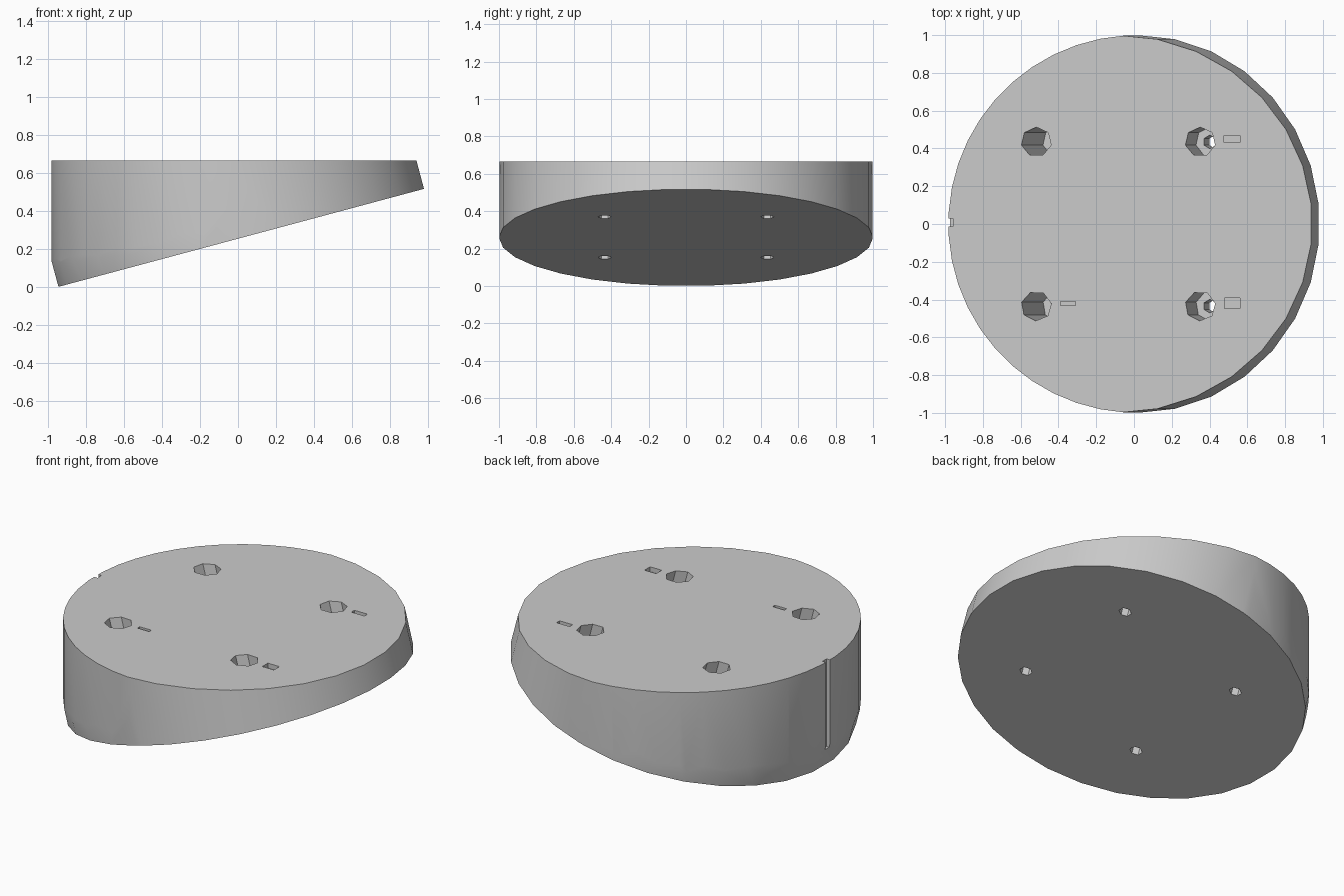
import bpy
import math
from mathutils import Matrix, Vector

cube = bpy.data.objects.get("Cube")
if cube:
    bpy.data.objects.remove(cube, do_unlink=True)

TILT = math.radians(15)
TOP = 0.665
BASE = Vector((0.017, 0, math.sin(TILT)))      # centre of the sloping base
AXIS = Vector((-math.sin(TILT), 0, math.cos(TILT)))

grey = bpy.data.materials.new("plain grey")
grey.use_nodes = True
COLOUR = (0.6, 0.6, 0.6, 1)
grey.diffuse_color = COLOUR
grey.node_tree.nodes["Principled BSDF"].inputs["Base Color"].default_value = COLOUR


def cylinder(name, start, radius, length, sides, tilted, spin=0):
    """Cylinder rising from start, upright or square to the sloping base."""
    axis = AXIS if tilted else Vector((0, 0, 1))
    bpy.ops.mesh.primitive_cylinder_add(vertices=sides, radius=radius, depth=length)
    obj = bpy.context.object
    obj.name = name
    turn = Matrix.Rotation(-TILT if tilted else 0, 4, 'Y') @ Matrix.Rotation(spin, 4, 'Z')
    obj.data.transform(Matrix.Translation(start + axis * length / 2) @ turn)
    obj.data.materials.append(grey)
    return obj


def box(name, centre, size):
    bpy.ops.mesh.primitive_cube_add(size=1)
    obj = bpy.context.object
    obj.name = name
    obj.data.transform(Matrix.Translation(centre) @ Matrix.Diagonal((*size, 1)))
    obj.data.materials.append(grey)
    return obj


def cut(target, tool, operation='DIFFERENCE'):
    mod = target.modifiers.new(tool.name, 'BOOLEAN')
    mod.operation = operation
    mod.solver = 'EXACT'
    mod.object = tool
    bpy.context.view_layer.objects.active = target
    bpy.ops.object.modifier_apply(modifier=mod.name)
    bpy.data.objects.remove(tool, do_unlink=True)


# Wedge body: tilted disc trimmed by an upright cylinder with a level top
body = cylinder("wedge_body", BASE, 1, 1.2, 30, True)
trim = cylinder("upright_trim", Vector((BASE.x, 0, -0.5)), 1, TOP + 0.5, 48, False,
                math.pi / 48)
cut(body, trim, 'INTERSECT')

# Stepped screw holes, square to the sloping base
for x in (-0.38, 0.43):
    for y in (-0.435, 0.435):
        foot = Vector((x, y, BASE.z + (x - BASE.x) * math.tan(TILT)))
        cut(body, cylinder("screw_hole", foot - AXIS * 0.05, 0.036, 0.3, 6, True))
        cut(body, cylinder("head_recess", foot + AXIS * 0.11, 0.078, 0.8, 7, True,
                           0 if y > 0 else 0.4))

# Small shallow slots beside the holes
for x, y, length, width in ((0.52, 0.45, 0.09, 0.03), (0.52, -0.42, 0.08, 0.055),
                            (-0.35, -0.42, 0.08, 0.022)):
    cut(body, box("small_slot", Vector((x, y, TOP)), (length, width, 0.06)))

# Upright index groove in the tall side
cut(body, box("index_groove", Vector((BASE.x - 1, 0.008, 0.6)), (0.05, 0.04, 0.96)))

# Smooth wall with crisp rims
bpy.ops.object.select_all(action='DESELECT')
body.select_set(True)
bpy.context.view_layer.objects.active = body
bpy.ops.object.shade_smooth_by_angle(angle=math.radians(25))
